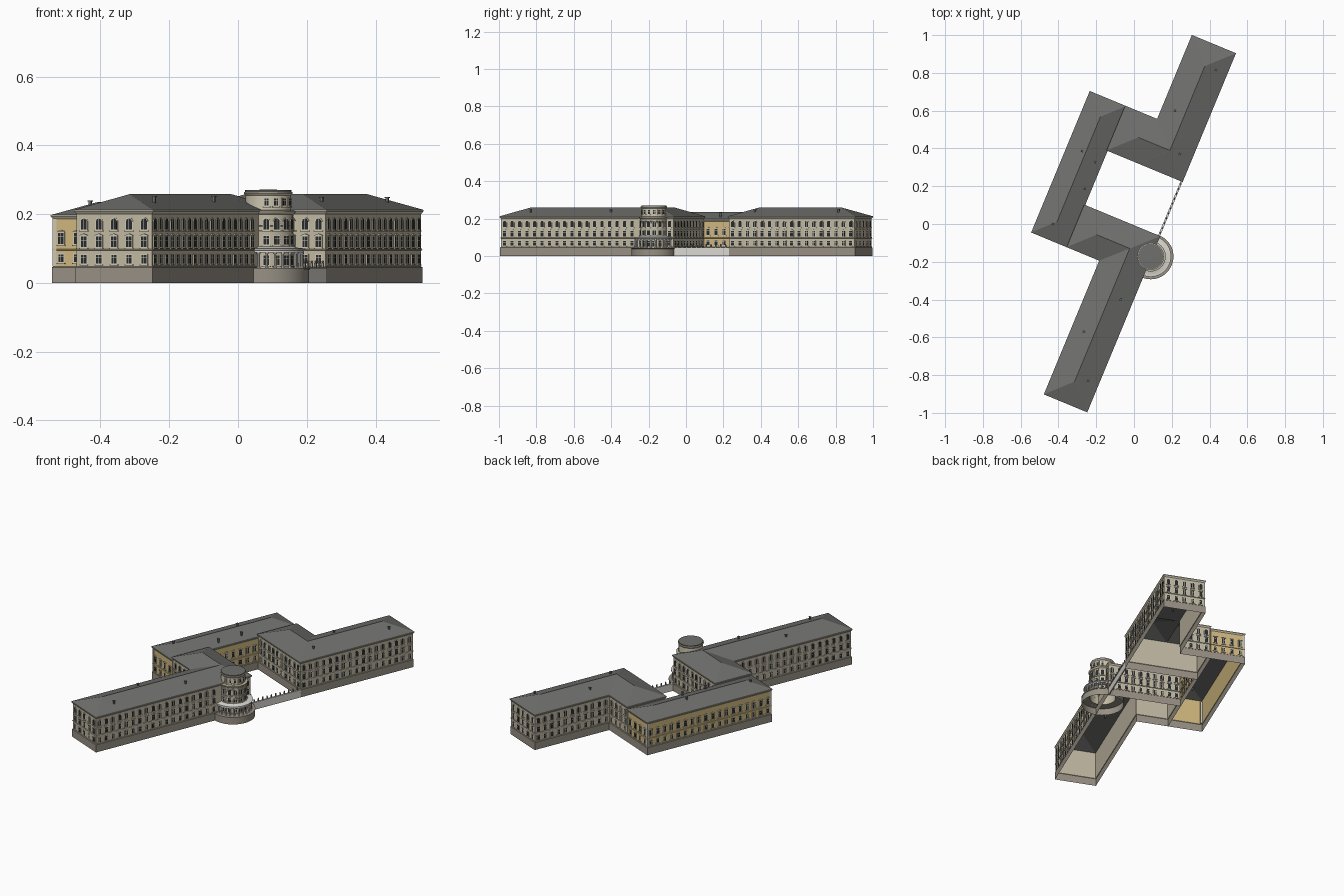
import bpy, bmesh, math
from mathutils import Matrix, Vector

if "Cube" in bpy.data.objects:
    bpy.data.objects.remove(bpy.data.objects["Cube"])

TURN = Matrix.Rotation(math.radians(-22.5), 4, 'Z')   # plan is drawn square, then turned


def mat(name, rgb):
    m = bpy.data.materials.new(name)
    m.diffuse_color = (*rgb, 1)
    m.use_nodes = True
    m.node_tree.nodes["Principled BSDF"].inputs["Base Color"].default_value = m.diffuse_color
    return m


CREAM = mat("cream_plaster", (.53, .48, .36))
YELLOW = mat("yellow_plaster", (.62, .47, .21))
STONE = mat("plinth_stone", (.31, .28, .23))
TRIM = mat("pale_trim", (.62, .57, .44))
WHITE = mat("white_stone", (.72, .70, .65))
ROOF = mat("roof_grey", (.16, .16, .155))
GLASS = mat("dark_glass", (.02, .024, .028))


def finish(bm, name, m, smooth=False):
    bmesh.ops.transform(bm, matrix=TURN, verts=bm.verts)
    me = bpy.data.meshes.new(name)
    bm.to_mesh(me)
    bm.free()
    me.materials.append(m)
    ob = bpy.data.objects.new(name, me)
    bpy.context.collection.objects.link(ob)
    if smooth:
        bpy.ops.object.select_all(action='DESELECT')
        ob.select_set(True)
        bpy.context.view_layer.objects.active = ob
        bpy.ops.object.shade_smooth_by_angle(angle=math.radians(30))
    return ob


def box(bm, x0, y0, z0, x1, y1, z1):
    M = Matrix.Translation(((x0+x1)/2, (y0+y1)/2, (z0+z1)/2)) @ Matrix.Diagonal((x1-x0, y1-y0, z1-z0, 1))
    bmesh.ops.create_cube(bm, size=1, matrix=M)


def band(bm, outline, profile):
    """Sweep an (offset, z) profile around a right-angled outline."""
    n = len(outline)
    pts = [Vector(p) for p in outline]
    normal = []
    for i in range(n):
        d = (pts[(i+1) % n] - pts[i]).normalized()
        normal.append(Vector((d.y, -d.x)))
    rings = []
    for off, z in profile:
        ring = [pts[i] + off*(normal[i-1] + normal[i]) for i in range(n)]
        rings.append([bm.verts.new((p.x, p.y, z)) for p in ring])
    for a, b in zip(rings, rings[1:]):
        for i in range(n):
            j = (i+1) % n
            bm.faces.new((a[i], a[j], b[j], b[i]))


def hip(bm, x0, y0, x1, y1, z0, z1):
    h = min(x1-x0, y1-y0)/2
    c = [bm.verts.new(p) for p in ((x0, y0, z0), (x1, y0, z0), (x1, y1, z0), (x0, y1, z0))]
    a = bm.verts.new((x0+h, y0+h, z1))
    b = bm.verts.new((x1-h, y1-h, z1))
    if y1-y0 > x1-x0:
        faces = [(c[0], c[1], a), (c[1], c[2], b, a), (c[2], c[3], b), (c[3], c[0], a, b)]
    else:
        faces = [(c[0], c[1], b, a), (c[1], c[2], b), (c[2], c[3], a, b), (c[3], c[0], a)]
    for f in faces:
        bm.faces.new(f)


def prism(bm, outline, o, d, depth):
    """Raise a (u, z) outline from a wall with origin o and direction d."""
    nx, ny = d[1], -d[0]
    rows = [[bm.verts.new((o[0]+d[0]*u+nx*k, o[1]+d[1]*u+ny*k, z)) for u, z in outline] for k in (0, depth)]
    bm.faces.new(rows[1])
    for i in range(len(outline)):
        j = (i+1) % len(outline)
        bm.faces.new((rows[0][i], rows[0][j], rows[1][j], rows[1][i]))


def opening(u, w, z0, z1, arch):
    pts = [(u-w, z0), (u+w, z0)]
    if arch:
        return pts + [(u+w*math.cos(math.pi*k/6), z1-w+w*math.sin(math.pi*k/6)) for k in range(7)]
    return pts + [(u+w, z1), (u-w, z1)]


def window(o, d, u, w, z0, z1, arch=False, gable=False, e=.003):
    prism(frames, opening(u, w+e, z0-e, z1+e, arch), o, d, .002)
    prism(panes, opening(u, w, z0, z1, arch), o, d, .0025)
    prism(frames, opening(u, w+.005, z0-.006, z0-.003, False), o, d, .005)
    prism(frames, opening(u, .0007, z0, z1, False), o, d, .003)
    if not arch:
        zm = z0+(z1-z0)*.65
        prism(frames, opening(u, w, zm, zm+.0014, False), o, d, .003)
    if gable:
        prism(frames, [(u-w-.005, z1+.004), (u+w+.005, z1+.004), (u, z1+.009)], o, d, .005)


def facade(p, q, rows, pitch=.044, skip=()):
    v = Vector(q)-Vector(p)
    d = v.normalized()
    n = max(1, round(v.length/pitch))
    for i in range(n):
        u = v.length*(i+.5)/n
        if skip and skip[0] < u < skip[1]:
            continue
        for r in rows:
            window(p, d, u, *r)


frames, panes = bmesh.new(), bmesh.new()
MAIN = [(.008, .056, .081), (.0085, .104, .134, False, True), (.009, .155, .187, True)]
LOW = [(.008, .06, .083), (.0085, .113, .145, False, True)]

south = [(-.09, -1.01), (.147, -1.01), (.147, -.012), (-.277, -.012), (-.277, -.244), (-.09, -.244)]
north = [(-.277, .31), (.147, .31), (.147, 1.036), (-.094, 1.036), (-.094, .555), (-.277, .555)]
west = [(-.48, -.244), (-.283, -.244), (-.283, .555), (-.48, .555)]

# walls, plinths, string courses and cornices
for name, line, top, m in (("south_wing", south, .212, CREAM), ("north_wing", north, .212, CREAM),
                           ("west_block", west, .197, YELLOW)):
    for part, prof, pm in (
            ("walls", [(0, .046), (0, top)], m),
            ("plinth", [(.003, 0), (.003, .045), (0, .048)], STONE),
            ("string_course", [(0, .094), (.003, .095), (.003, .097), (0, .098)], m),
            ("cornice", [(0, top-.012), (.003, top-.008), (.006, top-.004), (.006, top)], TRIM)):
        bm = bmesh.new()
        band(bm, line, prof)
        finish(bm, name+"_"+part, pm)

# windows on every open facade
facade(south[0], south[1], MAIN)
facade(south[1], south[2], MAIN, skip=(.80, .97))
facade(south[2], south[3], MAIN)
facade(south[4], south[5], MAIN)
facade(south[5], south[0], MAIN)
for i in range(5):
    facade(north[i], north[i+1], MAIN)
facade(west[0], west[1], LOW)
facade((-.283, -.012), (-.283, .31), LOW)
facade(west[2], west[3], LOW)
facade(west[3], west[0], LOW)

# pale corner strips on the yellow block
bm = bmesh.new()
for x, y in ((-.48, -.244), (-.48, .555)):
    box(bm, x-.002, y-.002 if y < 0 else y-.010, .048, x+.010, y+.010 if y < 0 else y+.002, .19)
finish(bm, "corner_strips", TRIM)

# hipped roofs, overlapping at the corners
for name, r in (("south_wing", (-.096, -1.016, .153, -.006)), ("south_link", (-.283, -.25, .153, -.006)),
                ("north_wing", (-.1, .304, .153, 1.042)), ("north_link", (-.283, .304, .153, .561))):
    bm = bmesh.new()
    hip(bm, *r, .212, .258)
    finish(bm, name+"_roof", ROOF)
bm = bmesh.new()
hip(bm, -.486, -.25, -.277, .561, .197, .235)
finish(bm, "west_block_roof", ROOF)

# small roof vents
bm = bmesh.new()
for x, y, z in ((.434, .815, .25), (.217, .6, .25), (.243, .37, .25), (-.275, .386, .243), (-.206, .328, .233),
                (-.26, .185, .233), (-.43, 0, .24), (-.265, -.57, .25), (-.07, -.4, .252), (-.243, -.83, .252)):
    p = TURN.inverted() @ Vector((x, y, 0))
    box(bm, p.x-.004, p.y-.004, z-.03, p.x+.004, p.y+.004, z-.003)
    box(bm, p.x-.006, p.y-.006, z-.003, p.x+.006, p.y+.006, z)
finish(bm, "roof_vents", ROOF)

# round corner tower
CX, CY = .147, -.125


def lathe(name, prof, m, seg=48):
    bm = bmesh.new()
    vs = [bm.verts.new((r, 0, z)) for r, z in prof]
    es = [bm.edges.new(e) for e in zip(vs, vs[1:])]
    bmesh.ops.spin(bm, geom=vs+es, cent=(0, 0, 0), axis=(0, 0, 1), angle=math.tau, steps=seg)
    bmesh.ops.remove_doubles(bm, verts=bm.verts, dist=1e-5)
    bmesh.ops.recalc_face_normals(bm, faces=bm.faces)
    bmesh.ops.translate(bm, verts=bm.verts, vec=(CX, CY, 0))
    finish(bm, name, m, True)


lathe("tower_base", [(.119, 0), (.119, .038), (.121, .039), (.121, .043), (.073, .043)], STONE)
courses = [(.074, .043)]
for k in range(15):
    z = .1+k*.0066
    courses += [(.074, z), (.074, z+.005), (.0725, z+.0052), (.0725, z+.0064)]
lathe("tower_body", courses + [(.074, .199), (.079, .204), (.08, .209), (.066, .211)], CREAM)
lathe("tower_drum", [(.066, .21), (.066, .254), (.069, .257), (.071, .26), (.071, .264), (.066, .265)], TRIM)
lathe("tower_roof", [(.067, .262), (.067, .27), (0, .271)], ROOF)
lathe("porch_entablature", [(.074, .088), (.104, .088), (.104, .094), (.108, .096), (.108, .1), (.09, .101), (.074, .106)], WHITE)

# porch columns and tower windows
bm = bmesh.new()
for k in range(13):
    a = math.radians(-84+14*k)
    c, s = math.cos(a), math.sin(a)
    for r, h, z in ((.0038, .045, .0655), (.0055, .004, .045), (.0055, .004, .086)):
        bmesh.ops.create_cone(bm, cap_ends=True, segments=10, radius1=r, radius2=r*.9, depth=h,
                              matrix=Matrix.Translation((CX+.099*c, CY+.099*s, z)))
finish(bm, "porch_columns", WHITE, True)
for k in range(7):
    a = math.radians(-72+24*k)
    d = (-math.sin(a), math.cos(a))
    for r, rows in ((.0735, [(.0085, .052, .08), (.0085, .112, .136), (.0085, .155, .187, True)]),
                    (.0655, [(.006, .225, .245)])):
        for row in rows:
            window((CX+r*math.cos(a), CY+r*math.sin(a)), d, 0, *row)

finish(frames, "window_frames", TRIM)
finish(panes, "window_panes", GLASS)

# courtyard wall with railing posts
bm = bmesh.new()
box(bm, .143, -.012, 0, .15, .31, .042)
box(bm, .141, -.012, .042, .152, .31, .045)
finish(bm, "courtyard_wall", WHITE)
bm = bmesh.new()
for k in range(11):
    y = .01+k*.028
    box(bm, .144, y-.003, .045, .15, y+.003, .058)
    bmesh.ops.create_icosphere(bm, subdivisions=1, radius=.004, matrix=Matrix.Translation((.147, y, .061)))
finish(bm, "courtyard_wall_posts", STONE)
